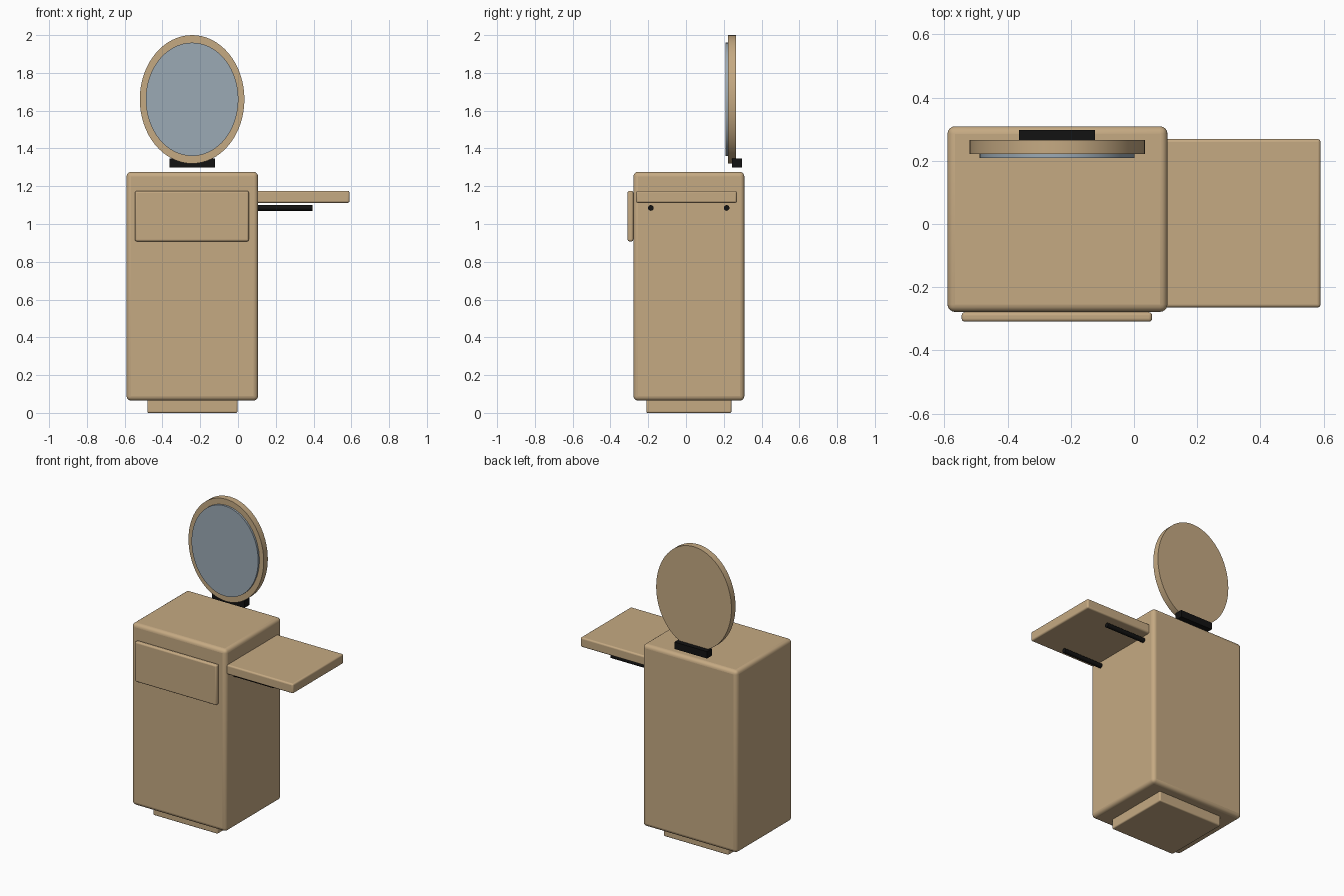
import bpy
import math

cube = bpy.data.objects.get("Cube")
if cube:
    bpy.data.objects.remove(cube, do_unlink=True)


def material(name, rgb, roughness=0.6):
    mat = bpy.data.materials.new(name)
    mat.use_nodes = True
    mat.diffuse_color = (*rgb, 1)
    bsdf = mat.node_tree.nodes["Principled BSDF"]
    bsdf.inputs["Base Color"].default_value = (*rgb, 1)
    bsdf.inputs["Roughness"].default_value = roughness
    return mat


wood = material("light_wood", (0.56, 0.40, 0.225))
glass = material("mirror_glass", (0.33, 0.40, 0.46), 0.3)
black = material("black_metal", (0.006, 0.006, 0.006))


def finish(obj, name, mat, bevel=0):
    obj.name = name
    obj.data.materials.append(mat)
    bpy.ops.object.transform_apply(location=False, rotation=True, scale=True)
    if bevel:
        mod = obj.modifiers.new("rounded_edges", "BEVEL")
        mod.width = bevel
        mod.segments = 4
        mod.limit_method = "ANGLE"
    bpy.ops.object.shade_smooth_by_angle(angle=math.radians(40))
    return obj


def box(name, x, y, z, mat, bevel=0):
    """Box from its (low, high) limits on each axis."""
    limits = (x, y, z)
    bpy.ops.mesh.primitive_cube_add(size=1, location=[(a + b) / 2 for a, b in limits])
    obj = bpy.context.object
    obj.scale = [b - a for a, b in limits]
    return finish(obj, name, mat, bevel)


def oval(name, x, z, rx, rz, y, mat):
    """Upright oval disc between two depths."""
    bpy.ops.mesh.primitive_cylinder_add(
        vertices=64, radius=1, depth=y[1] - y[0],
        location=(x, sum(y) / 2, z), rotation=(math.pi / 2, 0, 0))
    obj = bpy.context.object
    obj.scale = (rx, rz, 1)
    return finish(obj, name, mat)


# Cabinet
box("cabinet_body", (-0.59, 0.106), (-0.278, 0.309), (0.065, 1.276), wood, 0.024)
box("plinth", (-0.48, -0.003), (-0.21, 0.24), (0, 0.08), wood, 0.008)
box("drawer_front", (-0.545, 0.057), (-0.309, -0.279), (0.908, 1.175), wood, 0.01)

# Side shelf and its support rods
box("side_shelf", (0.08, 0.59), (-0.264, 0.269), (1.112, 1.176), wood, 0.01)
for side, y in (("front", -0.186), ("back", 0.215)):
    bpy.ops.mesh.primitive_cylinder_add(
        vertices=16, radius=0.015, depth=0.315,
        location=(0.238, y, 1.085), rotation=(0, math.pi / 2, 0))
    finish(bpy.context.object, side + "_support_rod", black)

# Oval mirror on its hinge
oval("mirror_frame", -0.243, 1.66, 0.277, 0.34, (0.222, 0.265), wood)
oval("mirror_glass", -0.243, 1.66, 0.245, 0.30, (0.209, 0.24), glass)
box("mirror_hinge", (-0.363, -0.123), (0.243, 0.297), (1.30, 1.346), black)
